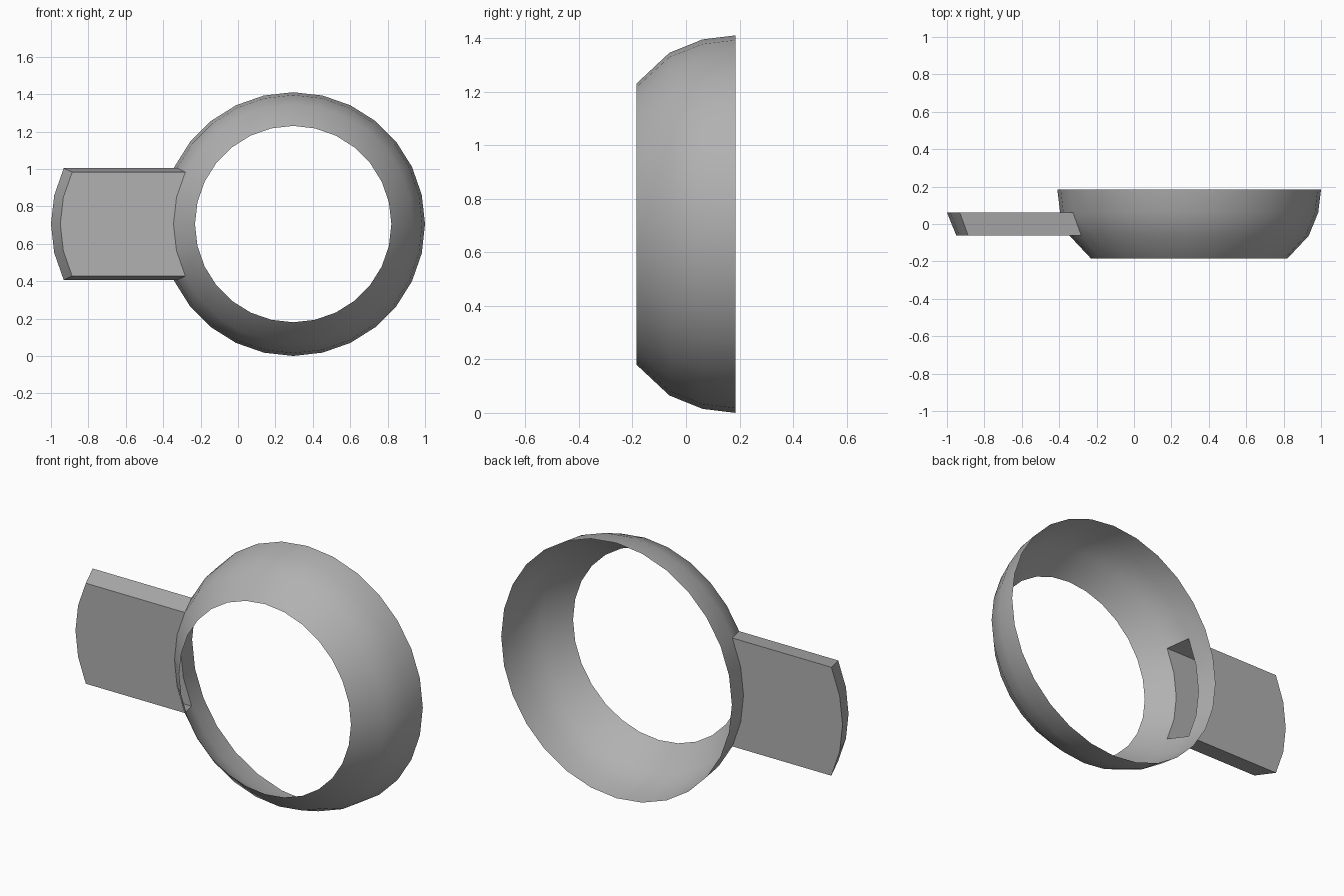
import bpy, bmesh, math
from mathutils import Vector

if "Cube" in bpy.data.objects:
    bpy.data.objects.remove(bpy.data.objects["Cube"])

SEGMENTS = 28
CX, CZ = 0.295, 0.705
# Bowl-like profile: (radius, y) from the narrow front rim to the wide back rim
PROFILE = [(0.525, -0.185), (0.64, -0.062), (0.69, 0.062), (0.705, 0.185)]
HANDLE_LENGTH = 0.605

bm = bmesh.new()

# Open ring shell: the profile revolved around the y axis
rings = []
for i in range(SEGMENTS):
    a = 2 * math.pi * i / SEGMENTS
    rings.append([bm.verts.new((CX + r * math.cos(a), y, CZ + r * math.sin(a)))
                  for r, y in PROFILE])

handle_faces = []
half = SEGMENTS // 2
for i in range(SEGMENTS):
    p, q = rings[i], rings[(i + 1) % SEGMENTS]
    for j in range(len(PROFILE) - 1):
        f = bm.faces.new((p[j], p[j + 1], q[j + 1], q[j]))
        if j == 1 and half - 2 <= i < half + 2:
            handle_faces.append(f)

# Hollow handle: four middle wall faces pulled out to the left, open to the ring
result = bmesh.ops.extrude_face_region(bm, geom=handle_faces)
moved = [g for g in result["geom"] if isinstance(g, bmesh.types.BMVert)]
bmesh.ops.translate(bm, verts=moved, vec=Vector((-HANDLE_LENGTH, 0, 0)))
leftover = [f for f in handle_faces if f.is_valid]
if leftover:
    bmesh.ops.delete(bm, geom=leftover, context='FACES')

mesh = bpy.data.meshes.new("ring_with_handle")
bm.to_mesh(mesh)
bm.free()
obj = bpy.data.objects.new("ring_with_handle", mesh)
bpy.context.collection.objects.link(obj)

# Dark grey surface
grey = bpy.data.materials.new("dark_grey")
grey.diffuse_color = (0.44, 0.44, 0.44, 1)
grey.use_nodes = True
grey.node_tree.nodes["Principled BSDF"].inputs["Base Color"].default_value = grey.diffuse_color
mesh.materials.append(grey)

# Smooth ring wall, crisp handle edges
bpy.context.view_layer.objects.active = obj
obj.select_set(True)
bpy.ops.object.shade_smooth_by_angle(angle=math.radians(30))
